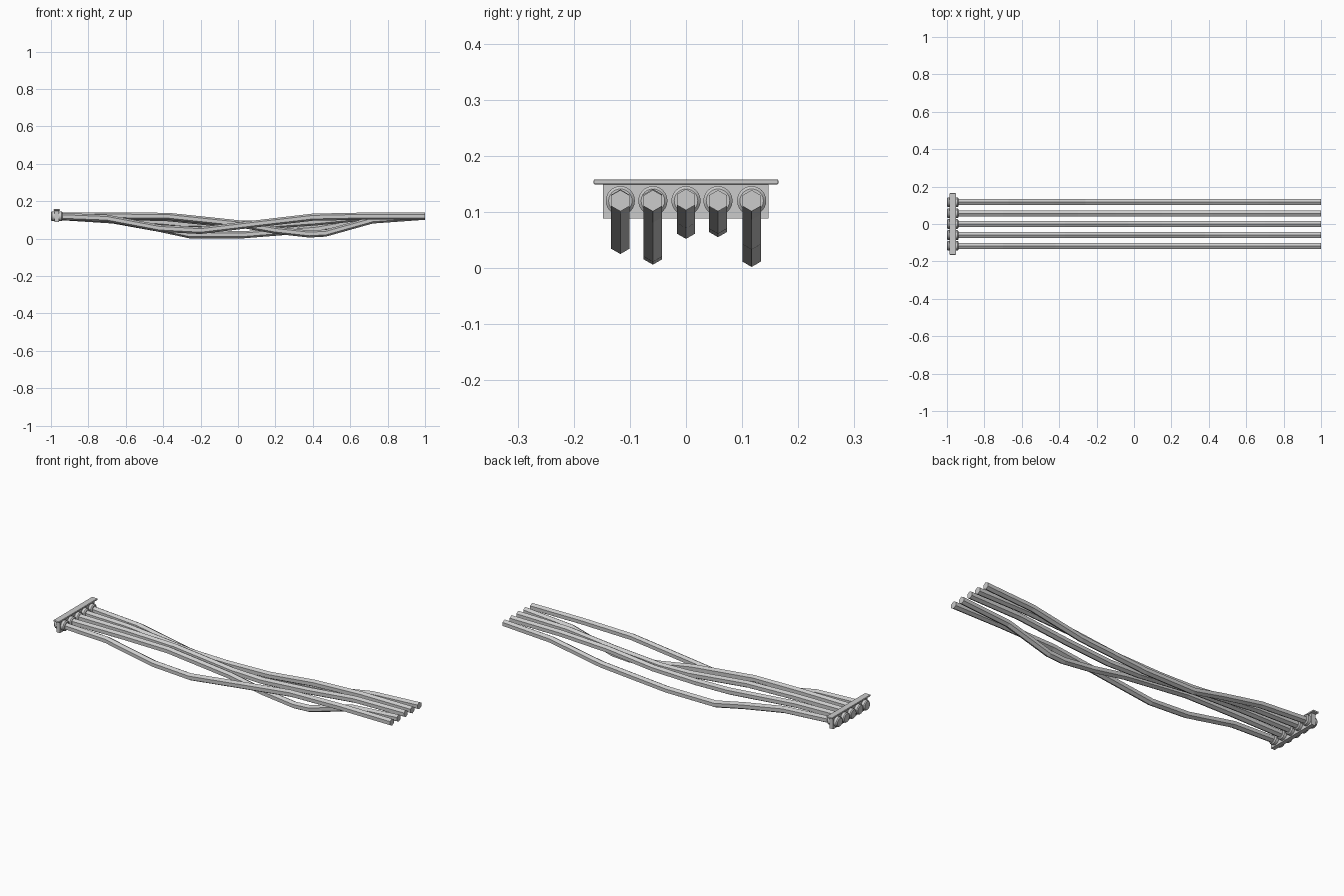
import bpy, bmesh, math

if "Cube" in bpy.data.objects:
    bpy.data.objects.remove(bpy.data.objects["Cube"])

# sagging cables: y position -> (x, z) centre path
CABLES = {
    -0.117: [(-0.98, .12), (-.7, .109), (-.42, .056), (-.2, .044), (.1, .08), (.4, .115), (.7, .121), (1, .12)],
    -0.059: [(-0.98, .12), (-.65, .122), (-.37, .119), (0, .08), (.2, .045), (.38, .025), (.47, .03), (.72, .10), (1, .12)],
    0.0: [(-0.98, .122), (-.65, .12), (-.37, .112), (-.03, .076), (.15, .071), (.42, .09), (.7, .118), (1, .122)],
    0.057: [(-0.98, .12), (-.7, .113), (-.3, .078), (-.1, .074), (.15, .08), (.42, .108), (.7, .12), (1, .12)],
    0.117: [(-0.98, .12), (-.67, .10), (-.43, .057), (-.26, .021), (.03, .021), (.42, .052), (.72, .105), (1, .12)],
}


def finish(bm, name):
    bmesh.ops.recalc_face_normals(bm, faces=bm.faces)
    me = bpy.data.meshes.new(name)
    bm.to_mesh(me)
    bm.free()
    ob = bpy.data.objects.new(name, me)
    bpy.context.collection.objects.link(ob)
    return ob


def loft(name, y, stations, sides):
    """Tube along x from (x, z, radius) stations, capped at both ends."""
    bm = bmesh.new()
    rings = []
    for x, z, r in stations:
        rings.append([bm.verts.new((x, y + r * math.sin(2 * math.pi * i / sides),
                                    z + r * math.cos(2 * math.pi * i / sides)))
                      for i in range(sides)])
    for a, b in zip(rings, rings[1:]):
        for i in range(sides):
            j = (i + 1) % sides
            bm.faces.new((a[i], a[j], b[j], b[i]))
    bm.faces.new(rings[0])
    bm.faces.new(rings[-1])
    return finish(bm, name)


def box(name, lo, hi, bevel=0):
    bm = bmesh.new()
    bmesh.ops.create_cube(bm, size=1)
    for v in bm.verts:
        v.co = [(a + b) / 2 + c * (b - a) for a, b, c in zip(lo, hi, v.co)]
    if bevel:
        bmesh.ops.bevel(bm, geom=bm.edges[:], offset=bevel, segments=2, affect='EDGES', profile=0.5)
    return finish(bm, name)


for n, (y, path) in enumerate(CABLES.items(), 1):
    # hexagonal cable
    loft(f"cable_{n}", y, [(x, z, .019) for x, z in path], 6)
    # round collar through the plate
    collar = loft(f"collar_{n}", y, [(-1, .12, .022), (-.995, .12, .026), (-.943, .12, .026),
                                     (-.938, .12, .021)], 24)
    for f in collar.data.polygons:
        f.use_smooth = len(f.vertices) == 4
    bpy.context.view_layer.objects.active = collar
    collar.select_set(True)
    bpy.ops.object.shade_smooth_by_angle(angle=math.radians(30))
    collar.select_set(False)

# connector plate and its top flange
box("connector_plate", (-.98, -.148, .088), (-.958, .147, .152))
box("top_flange", (-.986, -.165, .149), (-.952, .165, .158), .003)
